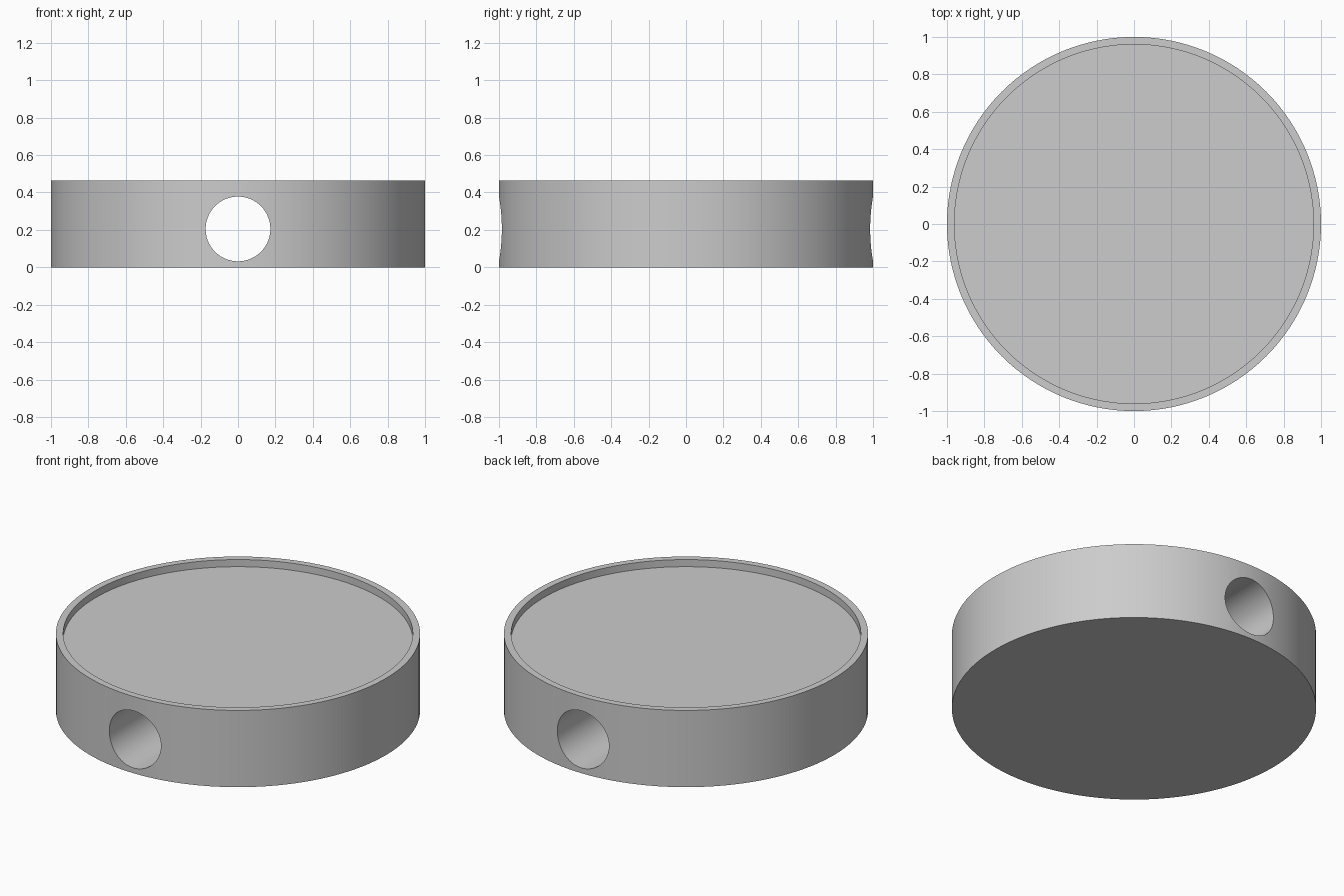
import bpy, math

if "Cube" in bpy.data.objects:
    bpy.data.objects.remove(bpy.data.objects["Cube"])

grey = bpy.data.materials.new("light_grey")
grey.diffuse_color = (0.604, 0.604, 0.604, 1)
grey.use_nodes = True
grey.node_tree.nodes["Principled BSDF"].inputs["Base Color"].default_value = grey.diffuse_color


def cylinder(name, radius, depth, location, rotation=(0, 0, 0), sides=128):
    bpy.ops.mesh.primitive_cylinder_add(vertices=sides, radius=radius, depth=depth,
                                        location=location, rotation=rotation)
    obj = bpy.context.object
    obj.name = name
    obj.data.materials.append(grey)
    return obj


def cut(target, cutter):
    mod = target.modifiers.new("cut", 'BOOLEAN')
    mod.operation = 'DIFFERENCE'
    mod.solver = 'EXACT'
    mod.object = cutter
    bpy.context.view_layer.objects.active = target
    bpy.ops.object.modifier_apply(modifier=mod.name)
    bpy.data.objects.remove(cutter)


HEIGHT = 0.465
FLOOR = 0.422

# Round disc body
body = cylinder("disc_body", 1.0, HEIGHT, (0, 0, HEIGHT / 2))

# Shallow recess in the top, leaving a thin rim
cut(body, cylinder("recess_cutter", 0.96, 0.2, (0, 0, FLOOR + 0.1)))

# Round hole running straight through from front to back
cut(body, cylinder("hole_cutter", 0.173, 2.4, (0, 0, 0.205), (math.pi / 2, 0, 0), 96))

# Smooth curved walls, sharp rims
bpy.ops.object.select_all(action='DESELECT')
body.select_set(True)
bpy.context.view_layer.objects.active = body
bpy.ops.object.shade_smooth_by_angle(angle=math.radians(30))
